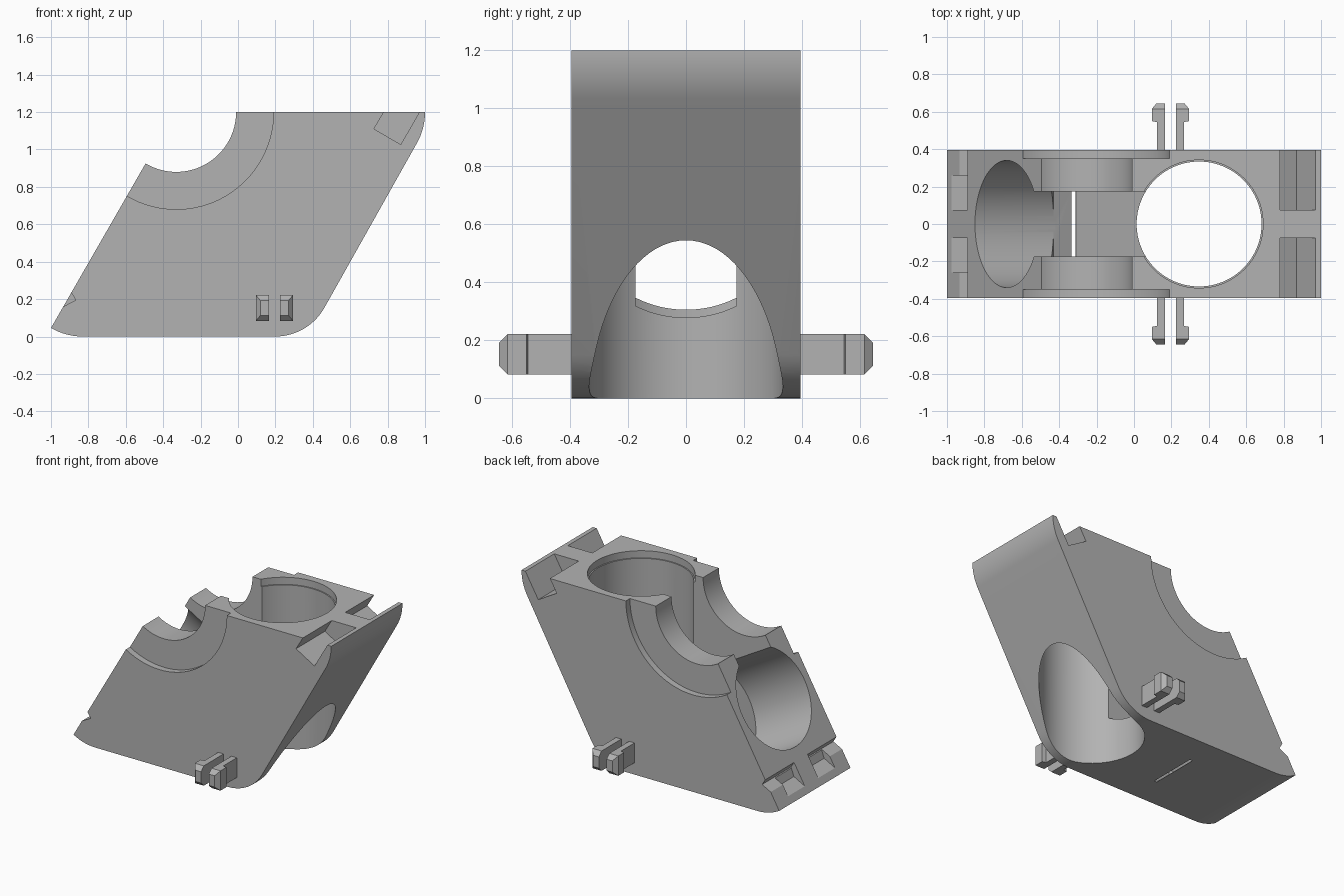
import bpy, bmesh, math
from mathutils import Vector

if "Cube" in bpy.data.objects:
    bpy.data.objects.remove(bpy.data.objects["Cube"])

grey = bpy.data.materials.new("plain_grey")
grey.diffuse_color = (0.45, 0.45, 0.45, 1)
grey.use_nodes = True
grey.node_tree.nodes["Principled BSDF"].inputs["Base Color"].default_value = grey.diffuse_color


def make_object(name, bm):
    bmesh.ops.recalc_face_normals(bm, faces=bm.faces)
    mesh = bpy.data.meshes.new(name)
    bm.to_mesh(mesh)
    bm.free()
    mesh.materials.append(grey)
    obj = bpy.data.objects.new(name, mesh)
    bpy.context.collection.objects.link(obj)
    return obj


def prism(name, points, y0, y1):
    """Extrude an x-z outline from y0 to y1."""
    bm = bmesh.new()
    face = bm.faces.new([bm.verts.new((x, y0, z)) for x, z in points])
    ext = bmesh.ops.extrude_face_region(bm, geom=[face])
    verts = [g for g in ext["geom"] if isinstance(g, bmesh.types.BMVert)]
    bmesh.ops.translate(bm, verts=verts, vec=(0, y1 - y0, 0))
    return make_object(name, bm)


def cylinder(name, start, end, radius, segments=96):
    bm = bmesh.new()
    start, end = Vector(start), Vector(end)
    axis = end - start
    bmesh.ops.create_cone(bm, cap_ends=True, segments=segments, radius1=radius,
                          radius2=radius, depth=axis.length)
    bm.transform(axis.to_track_quat('Z', 'Y').to_matrix().to_4x4())
    bmesh.ops.translate(bm, verts=bm.verts, vec=(start + end) / 2)
    return make_object(name, bm)


def arc(cx, cz, r, a0, a1, n=12):
    angles = [math.radians(a0 + (a1 - a0) * i / n) for i in range(n + 1)]
    return [(cx + r * math.cos(a), cz + r * math.sin(a)) for a in angles]


def cut(target, cutter):
    mod = target.modifiers.new("cut", 'BOOLEAN')
    mod.operation = 'DIFFERENCE'
    mod.solver = 'EXACT'
    mod.object = cutter
    bpy.context.view_layer.objects.active = target
    bpy.ops.object.modifier_apply(modifier=mod.name)
    bpy.data.objects.remove(cutter)


def smooth(obj):
    bpy.ops.object.select_all(action='DESELECT')
    obj.select_set(True)
    bpy.context.view_layer.objects.active = obj
    bpy.ops.object.shade_smooth_by_angle(angle=math.radians(30))


# Slanted body with rounded corners
W = 0.395
outline = (arc(-0.83, 0.34, 0.34, 240, 270) + arc(0.2, 0.3, 0.3, 270, 330)
           + arc(0.66, 1.2, 0.34, -30, 0) + [(-0.336, 1.2)])
body = prism("slanted_block", outline, -W, W)

# Vertical through hole with a slightly wider rim
cut(body, cylinder("hole", (0.348, 0, -0.2), (0.348, 0, 1.4), 0.334))
cut(body, cylinder("rim", (0.348, 0, 1.15), (0.348, 0, 1.4), 0.342))

# Blind hole square to the slanted face
cut(body, cylinder("blind_hole", (-0.983, 0, 0.775), (-0.25, 0, 0.352), 0.34))

# Slot joining both holes, open at the top
cut(body, prism("slot", [(-0.43, 0.066), (-0.335, 0.004), (-0.33, -0.01), (-0.315, -0.01),
                         (-0.31, 0.01), (0.1, 0.35), (0.1, 1.3), (-0.7, 1.3), (-0.56, 0.8)],
                -0.175, 0.175))

# Round saddle with a shallow wider recess on each side
cut(body, cylinder("saddle", (-0.33, -0.6, 1.2), (-0.33, 0.6, 1.2), 0.32))
for s in (-1, 1):
    cut(body, cylinder("recess", (-0.33, s * 0.35, 1.2), (-0.33, s * 0.6, 1.2), 0.52))

# Corner notches: top right and lower left, either side of a middle rib
for s in (-1, 1):
    cut(body, prism("top_notch", [(0.836, 1.3), (0.78, 1.2), (0.727, 1.11), (0.87, 1.027),
                                  (0.97, 1.2), (1.03, 1.3)], s * 0.075, s * 0.5))
    cut(body, prism("low_notch", [(-1.03, 0.105), (-0.94, 0.157), (-0.867, 0.195),
                                  (-0.893, 0.237), (-0.95, 0.335)], s * 0.075, s * 0.5))
    cut(body, prism("low_pocket", [(-1.05, 0.06), (-0.978, 0.088), (-0.89, 0.135),
                                   (-0.87, 0.19), (-1.0, 0.25)], s * 0.075, s * 0.26))
smooth(body)


# Split snap clips on both sides, each prong lofted from rectangles along y
def prong(name, side, mirror):
    sections = [(0.38, 0.072, 0), (0.545, 0.072, 0), (0.55, 0.1, 0),
                (0.615, 0.1, 0), (0.645, 0.075, 0.03)]
    bm = bmesh.new()
    rings = []
    for y, outer, inset in sections:
        z0, z1 = 0.083 + inset, 0.222 - inset
        rings.append([bm.verts.new((0.195 + mirror * x, side * y, z))
                      for x, z in ((0.03, z0), (outer, z0), (outer, z1), (0.03, z1))])
    for a, b in zip(rings, rings[1:]):
        for i in range(4):
            j = (i + 1) % 4
            bm.faces.new((a[i], a[j], b[j], b[i]))
    bm.faces.new(rings[0])
    bm.faces.new(rings[-1])
    return make_object(name, bm)


for side, label in ((-1, "front"), (1, "back")):
    for mirror, hand in ((-1, "left"), (1, "right")):
        prong(f"{label}_{hand}_clip", side, mirror)
